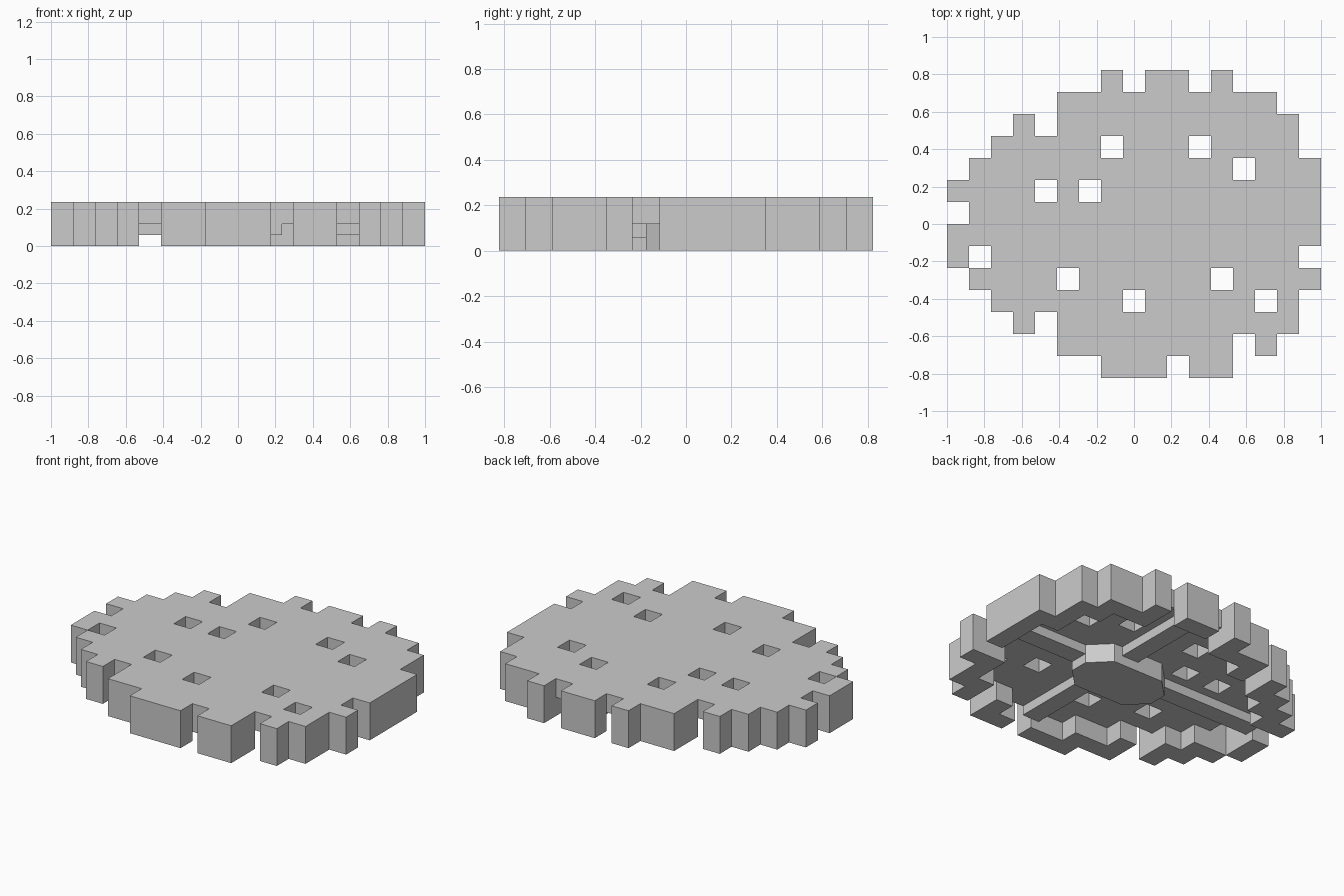
import bpy, bmesh

if "Cube" in bpy.data.objects:
    bpy.data.objects.remove(bpy.data.objects["Cube"])

U = 2 / 17            # one grid cell
COLS, ROWS = 17, 14


def new_object(name, bm):
    bmesh.ops.recalc_face_normals(bm, faces=bm.faces)
    mesh = bpy.data.meshes.new(name)
    bm.to_mesh(mesh)
    bm.free()
    ob = bpy.data.objects.new(name, mesh)
    bpy.context.collection.objects.link(ob)
    return ob


def prism(name, outline, z0, z1):
    bm = bmesh.new()
    base = bm.faces.new([bm.verts.new((x, y, z0)) for x, y in outline])
    top = bmesh.ops.extrude_face_region(bm, geom=[base])["geom"]
    moved = [v for v in top if isinstance(v, bmesh.types.BMVert)]
    bmesh.ops.translate(bm, vec=(0, 0, z1 - z0), verts=moved)
    return new_object(name, bm)


def bar(name, x0, x1, y0, y1):
    return prism(name, [(x0, y0), (x1, y0), (x1, y1), (x0, y1)], U / 2, U)


# Stepped disc outline: first and last column of every row, front to back
half = [(7, 12), (5, 14), (3, 15), (2, 15), (1, 16), (0, 16), (0, 16)]
full = {(i, j) for j, (a, b) in enumerate(half + half[::-1]) for i in range(a, b + 1)}

# Missing cells: notches in the rim, then holes in the plate
notches = {(10, 0), (13, 1), (4, 2), (16, 5), (1, 5), (0, 7), (4, 11), (8, 13), (11, 13)}
holes = {(8, 3), (14, 3), (5, 4), (12, 4), (4, 8), (6, 8), (13, 9), (7, 10), (11, 10)}
plate = full - notches - holes

# Rim cells touch the outside and hang down to the ground
rim = {(i, j) for i, j in plate
       if any((i + a, j + b) not in full for a in (-1, 0, 1) for b in (-1, 0, 1))}
solid = {(i, j, 1) for i, j in plate} | {(i, j, 0) for i, j in rim}

# Disc: only the outer faces of the cells
bm = bmesh.new()
for cell in solid:
    for axis in range(3):
        for side in (0, 1):
            near = list(cell)
            near[axis] += 2 * side - 1
            if tuple(near) in solid:
                continue
            loop = []
            for p, q in ((0, 0), (1, 0), (1, 1), (0, 1)):
                c = list(cell)
                c[axis] += side
                c[(axis + 1) % 3] += p
                c[(axis + 2) % 3] += q
                loop.append(bm.verts.new(((c[0] - COLS / 2) * U, (c[1] - ROWS / 2) * U, c[2] * U)))
            if not side:
                loop.reverse()
            bm.faces.new(loop)
bmesh.ops.remove_doubles(bm, verts=bm.verts, dist=1e-4)
new_object("stepped_disc", bm)

# Chamfered hub under the plate
cx, hx, hy = U, 2.5 * U, 1.5 * U
corner = [(hx, -hy + U), (hx, hy - U), (hx - U, hy), (U - hx, hy)]
outline = corner + [(-hx, hy - U), (-hx, U - hy), (U - hx, -hy), (hx - U, -hy)]
prism("hub", [(cx + x, y) for x, y in outline], 0, U)

# Cross ribs from the hub to the rim
bar("rib_right", cx + hx, 7.5 * U, -U / 2, U / 2)
bar("rib_left", -7.5 * U, cx - hx, -U / 2, U / 2)
bar("rib_back", U, 2 * U, hy, 6 * U)
bar("rib_front", U, 2 * U, -6 * U, -hy)
